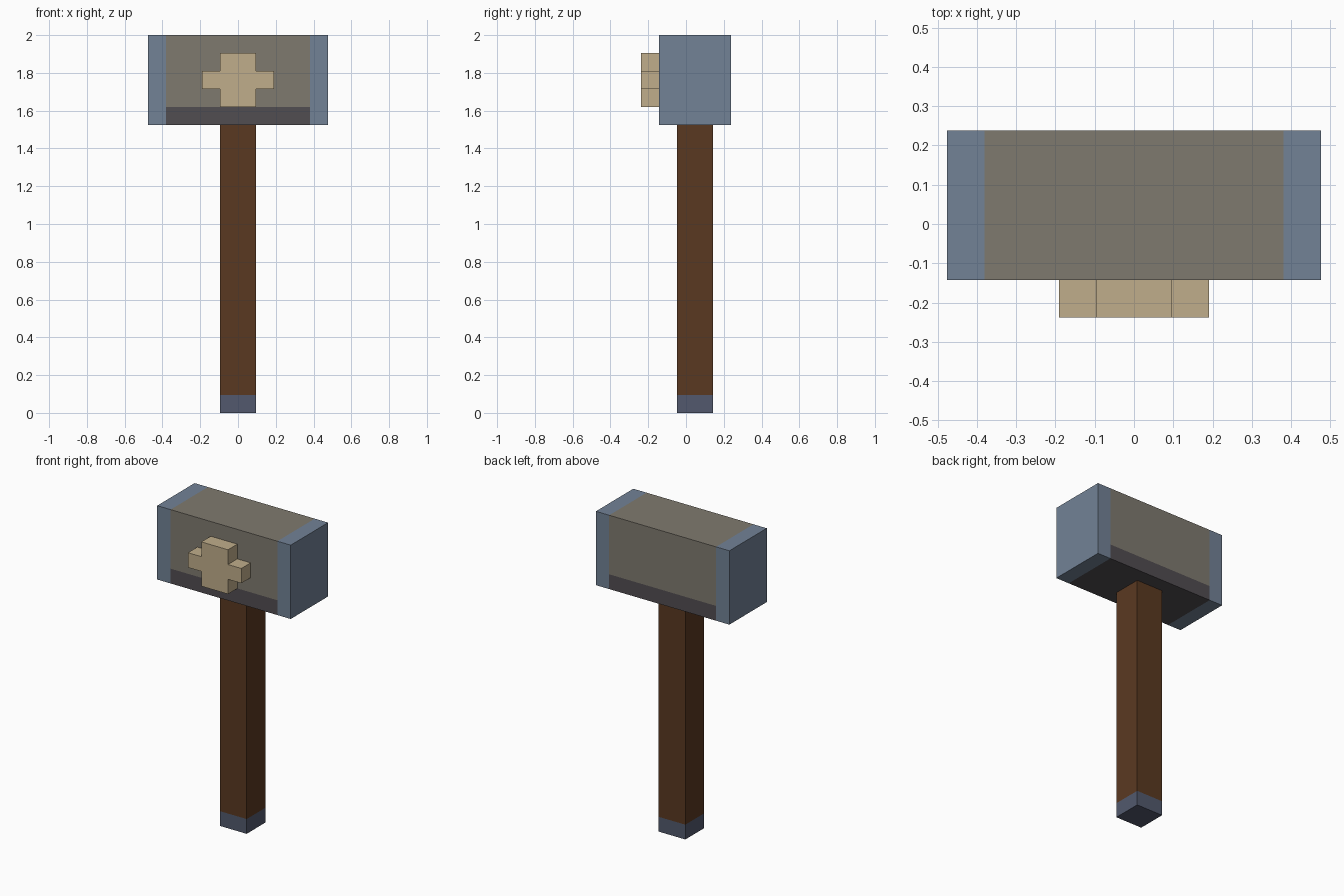
import bpy, bmesh
from mathutils import Vector

if "Cube" in bpy.data.objects:
    bpy.data.objects.remove(bpy.data.objects["Cube"])

U = 2 / 21  # the model sits on a grid of 21 units in height


def material(name, r, g, b):
    def lin(c):
        c /= 255
        return c / 12.92 if c <= 0.04045 else ((c + 0.055) / 1.055) ** 2.4
    m = bpy.data.materials.new(name)
    m.diffuse_color = (lin(r), lin(g), lin(b), 1)
    m.use_nodes = True
    m.node_tree.nodes["Principled BSDF"].inputs["Base Color"].default_value = m.diffuse_color
    return m


steel = material("steel_blue", 114, 130, 150)
stone = material("warm_grey", 127, 122, 111)
shade = material("dark_grey", 81, 77, 81)
tan = material("tan", 192, 174, 139)
wood = material("brown_wood", 90, 57, 33)
pommel = material("slate_blue", 82, 89, 109)


def finish(name, bm, mats):
    bmesh.ops.recalc_face_normals(bm, faces=bm.faces)
    me = bpy.data.meshes.new(name)
    bm.to_mesh(me)
    bm.free()
    for m in mats:
        me.materials.append(m)
    ob = bpy.data.objects.new(name, me)
    bpy.context.collection.objects.link(ob)
    return ob


def box(name, lo, hi, mats, cuts=(), rule=None):
    """Box between two corners (grid units), cut along planes, coloured by rule."""
    bm = bmesh.new()
    bmesh.ops.create_cube(bm, size=1)
    for v in bm.verts:
        v.co = Vector([(l + (c + 0.5) * (h - l)) * U for c, l, h in zip(v.co, lo, hi)])
    for axis, pos in cuts:
        n = Vector((0, 0, 0))
        n[axis] = 1
        bmesh.ops.bisect_plane(bm, geom=bm.verts[:] + bm.edges[:] + bm.faces[:],
                               plane_co=n * pos * U, plane_no=n)
    if rule:
        for f in bm.faces:
            f.material_index = rule(f.calc_center_median() / U)
    return finish(name, bm, mats)


# Head: steel end bands, grey middle, dark lower strip and underside
box("hammer_head", (-5, -1.5, 16), (5, 2.5, 21), (stone, steel, shade),
    cuts=((0, -4), (0, 4), (2, 17)),
    rule=lambda c: 1 if abs(c.x) > 4 else (2 if c.z < 17 else 0))

# Handle with a slate end cap
box("handle", (-1, -0.5, 0), (1, 1.5, 16), (wood, pommel),
    cuts=((2, 1),), rule=lambda c: 1 if c.z < 1 else 0)

# Raised cross on the front, extruded from its outline
outline = [(-1, 17), (1, 17), (1, 18), (2, 18), (2, 19), (1, 19),
           (1, 20), (-1, 20), (-1, 19), (-2, 19), (-2, 18), (-1, 18)]
bm = bmesh.new()
face = bm.faces.new([bm.verts.new((x * U, -2.5 * U, z * U)) for x, z in outline])
ext = bmesh.ops.extrude_face_region(bm, geom=[face], use_keep_orig=True)
bmesh.ops.translate(bm, vec=(0, U, 0),
                    verts=[g for g in ext["geom"] if isinstance(g, bmesh.types.BMVert)])
finish("front_cross", bm, (tan,))
